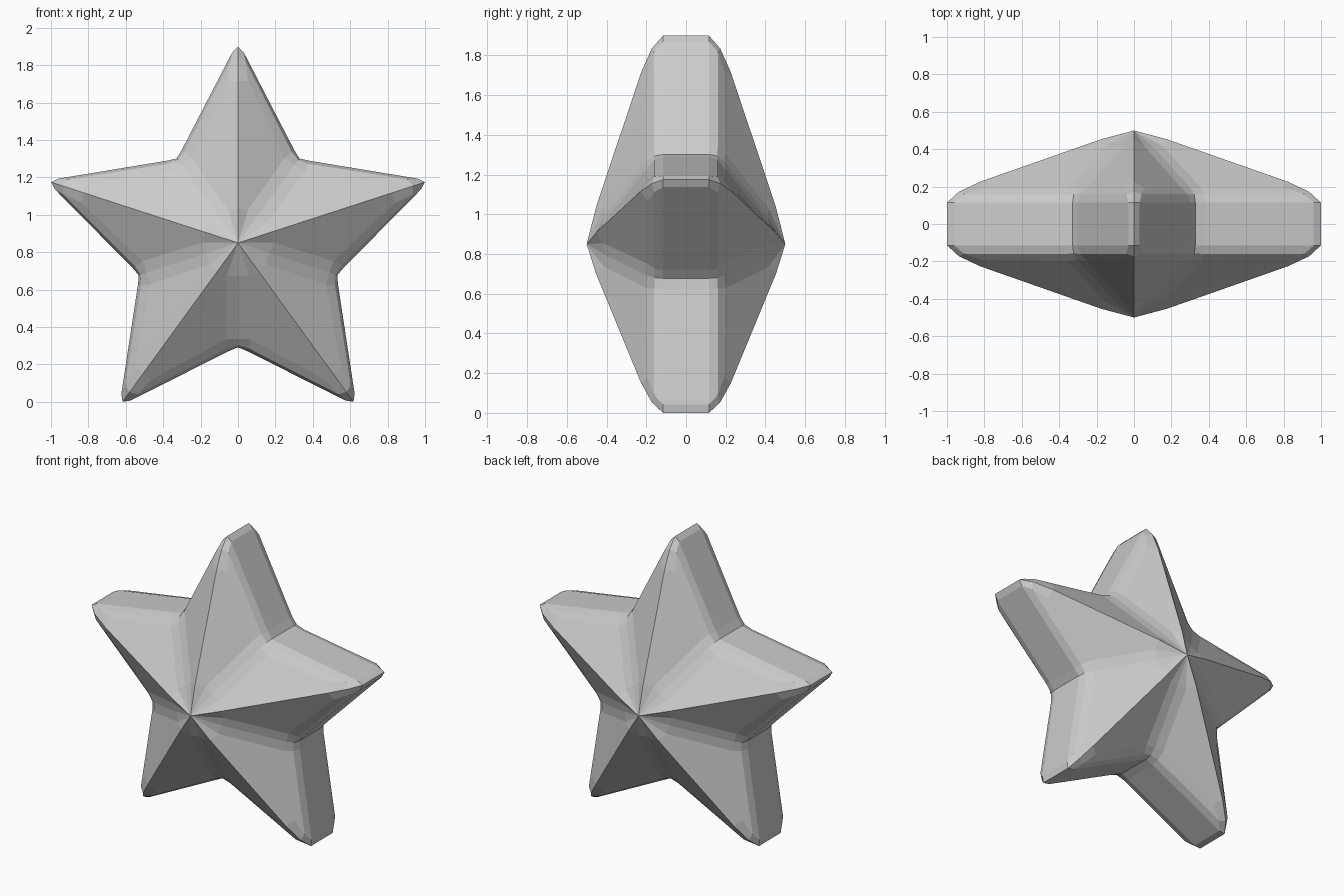
import bpy, bmesh, math

if "Cube" in bpy.data.objects:
    bpy.data.objects.remove(bpy.data.objects["Cube"])

CZ = 0.85          # height of the star centre
STEP = math.radians(72)

# Each ring: (u, v, y) for ridge centre, ridge side, valley side, valley centre
# u runs along the arm, v sideways, y is depth from the middle plane
S36, C36 = math.sin(math.radians(36)), math.cos(math.radians(36))


def valley(r, y):
    return (r * C36, r * S36, y)


RINGS = [
    [(1.05, 0, .115), (1.02, .03, .115), (.498, .30, .115), valley(.558, .115)],
    [(.985, 0, .172), (.97, .041, .16), (.487, .287, .16), valley(.548, .158)],
    [(.865, 0, .226), (.865, .055, .193), (.455, .25, .198), valley(.515, .193)],
    [(.185, 0, .453), (.18, .055, .415), (.18, .055, .415), valley(.175, .41)],
]
APEX = 0.5

bm = bmesh.new()


def ring(profile, side):
    """Repeat a half-arm profile, mirrored, around the five arms."""
    verts = []
    tip, edge, dip, mid = profile
    for i in range(5):
        a = i * STEP
        pts = [(dip, -1), (edge, -1), (tip, 1), (edge, 1), (dip, 1), (mid, 1)]
        for (u, v, y), m in pts:
            v *= m
            x = u * math.sin(a) + v * math.cos(a)
            z = u * math.cos(a) - v * math.sin(a)
            verts.append(bm.verts.new((x, y * side, z + CZ)))
    return verts


# Stack rings from the front point to the back point
rings = [ring(p, -1) for p in reversed(RINGS)] + [ring(p, 1) for p in RINGS]
n = len(rings[0])
for a, b in zip(rings, rings[1:]):
    for i in range(n):
        j = (i + 1) % n
        bm.faces.new((a[i], a[j], b[j], b[i]))

# Close with fans to the two centre points
for loop, y in ((rings[0], -APEX), (rings[-1], APEX)):
    c = bm.verts.new((0, y, CZ))
    for i in range(n):
        bm.faces.new((loop[i], loop[(i + 1) % n], c))

bmesh.ops.remove_doubles(bm, verts=bm.verts[:], dist=0.0005)
bmesh.ops.recalc_face_normals(bm, faces=bm.faces[:])

mesh = bpy.data.meshes.new("star")
bm.to_mesh(mesh)
bm.free()
star = bpy.data.objects.new("star", mesh)
bpy.context.collection.objects.link(star)
